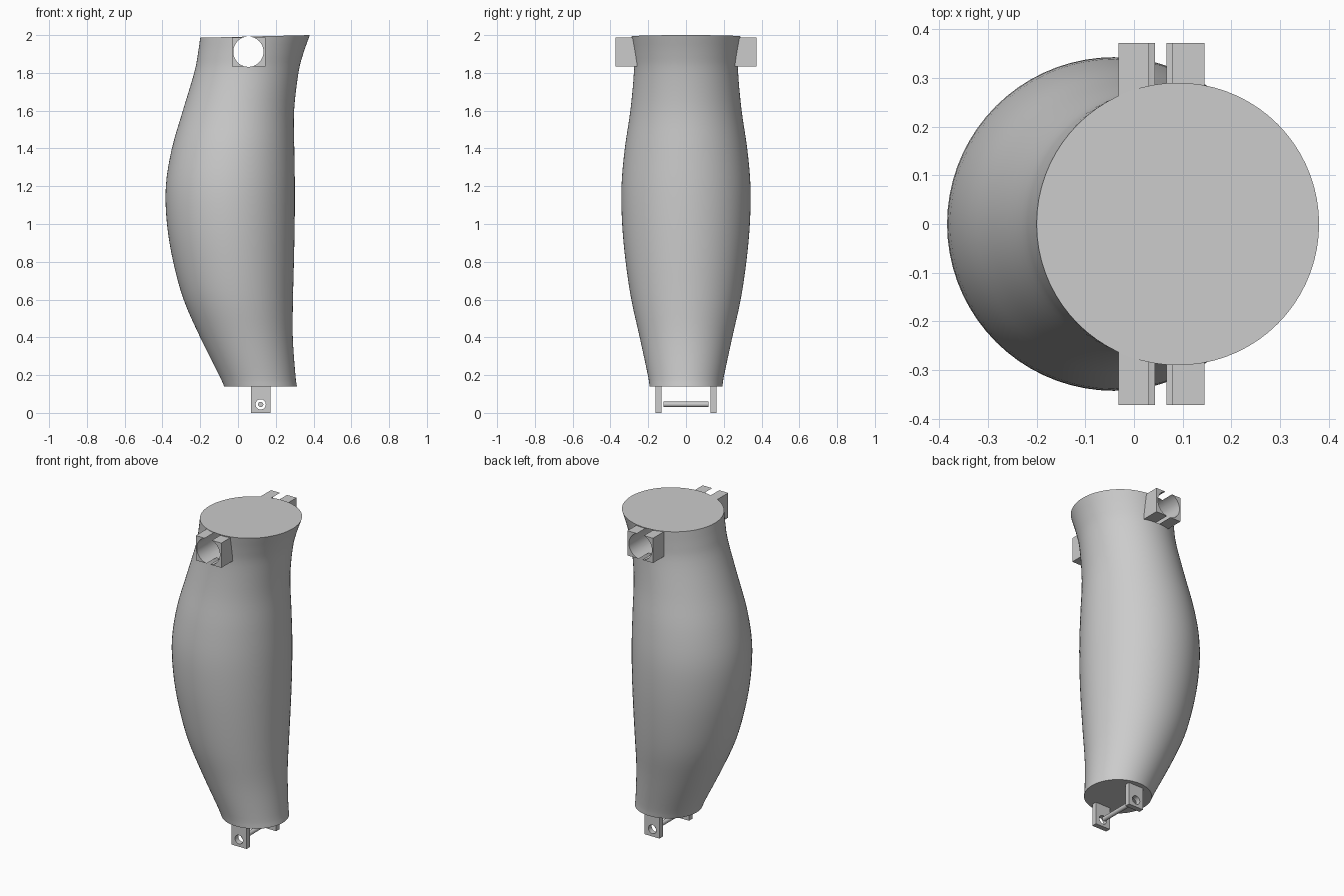
import bpy, bmesh, math
from mathutils import Vector

cube = bpy.data.objects.get("Cube")
if cube:
    bpy.data.objects.remove(cube)

grey = bpy.data.materials.new("plain_grey")
grey.use_nodes = True
color = (0.6, 0.6, 0.6, 1)
grey.diffuse_color = color
grey.node_tree.nodes["Principled BSDF"].inputs["Base Color"].default_value = color


def add_object(name, bm):
    bmesh.ops.recalc_face_normals(bm, faces=bm.faces)
    mesh = bpy.data.meshes.new(name)
    bm.to_mesh(mesh)
    bm.free()
    obj = bpy.data.objects.new(name, mesh)
    bpy.context.collection.objects.link(obj)
    mesh.materials.append(grey)
    return obj


def box(name, low, high):
    low, high = Vector(low), Vector(high)
    bm = bmesh.new()
    bmesh.ops.create_cube(bm, size=1)
    bmesh.ops.scale(bm, vec=high - low, verts=bm.verts)
    bmesh.ops.translate(bm, vec=(low + high) / 2, verts=bm.verts)
    return add_object(name, bm)


def rod(name, x, z, radius, length, sides=48):
    """Cylinder lying along y."""
    bpy.ops.mesh.primitive_cylinder_add(vertices=sides, radius=radius, depth=length,
                                        location=(x, 0, z), rotation=(math.pi / 2, 0, 0))
    obj = bpy.context.object
    obj.name = name
    obj.data.materials.append(grey)
    return obj


def cut(obj, cutter):
    mod = obj.modifiers.new("bore", 'BOOLEAN')
    mod.operation, mod.solver, mod.object = 'DIFFERENCE', 'EXACT', cutter
    bpy.context.view_layer.objects.active = obj
    bpy.ops.object.modifier_apply(modifier=mod.name)


def smooth(obj):
    bpy.ops.object.select_all(action='DESELECT')
    obj.select_set(True)
    bpy.context.view_layer.objects.active = obj
    bpy.ops.object.shade_smooth_by_angle(angle=math.radians(35))


# Calf: circular sections (height, back edge, shin edge) blended into a loft
SECTIONS = [Vector(s) for s in (
    (0.14, -0.073, 0.312), (0.2, -0.1, 0.304), (0.4, -0.2, 0.29), (0.6, -0.288, 0.291),
    (0.8, -0.343, 0.296), (1.0, -0.376, 0.3), (1.2, -0.382, 0.301), (1.4, -0.35, 0.298),
    (1.6, -0.292, 0.297), (1.8, -0.232, 0.32), (1.9, -0.213, 0.346), (1.993, -0.2, 0.38))]


def spline(points, steps):
    padded = [2 * points[0] - points[1]] + points + [2 * points[-1] - points[-2]]
    for a, b, c, d in zip(padded, padded[1:], padded[2:], padded[3:]):
        for i in range(steps):
            t = i / steps
            yield 0.5 * (2 * b + (c - a) * t + (2 * a - 5 * b + 4 * c - d) * t ** 2
                         + (3 * b - a - 3 * c + d) * t ** 3)
    yield points[-1]


bm = bmesh.new()
SIDES = 72
rings = []
for z, back, shin in spline(SECTIONS, 4):
    radius, centre = (shin - back) / 2, (shin + back) / 2
    tilt = 0.007 * max(0, z - 1.8) / 0.193
    ring = []
    for i in range(SIDES):
        a = math.tau * i / SIDES
        ring.append(bm.verts.new((centre + radius * math.cos(a), radius * math.sin(a),
                                  z + tilt * math.cos(a))))
    rings.append(ring)
for lower, upper in zip(rings, rings[1:]):
    for i in range(SIDES):
        j = (i + 1) % SIDES
        bm.faces.new((lower[i], lower[j], upper[j], upper[i]))
bm.faces.new(rings[0])
bm.faces.new(rings[-1])
calf = add_object("calf", bm)

# Knee lugs and ankle tabs, one on each side
lugs, tabs = [], []
for side, sign in (("front", -1), ("back", 1)):
    def pair(inner, outer):
        return sorted((sign * inner, sign * outer))
    y0, y1 = pair(0.2, 0.372)
    lugs.append(box(side + "_knee_lug", (-0.032, y0, 1.833), (0.145, y1, 1.988)))
    y0, y1 = pair(0.13, 0.162)
    tabs.append(box(side + "_ankle_tab", (0.07, y0, 0), (0.173, y1, 0.15)))

# Knee bore runs through lugs and calf; ankle bore through the tabs
for x, z, radius, parts in ((0.055, 1.912, 0.08, [calf] + lugs),
                            (0.12, 0.045, 0.027, tabs)):
    cutter = rod("bore_cutter", x, z, radius, 1)
    for part in parts:
        cut(part, cutter)
    bpy.data.objects.remove(cutter)

# Loose pin between the ankle tabs
pin = rod("ankle_pin", 0.12, 0.045, 0.014, 0.24, 32)

for part in [calf, pin] + lugs + tabs:
    smooth(part)
